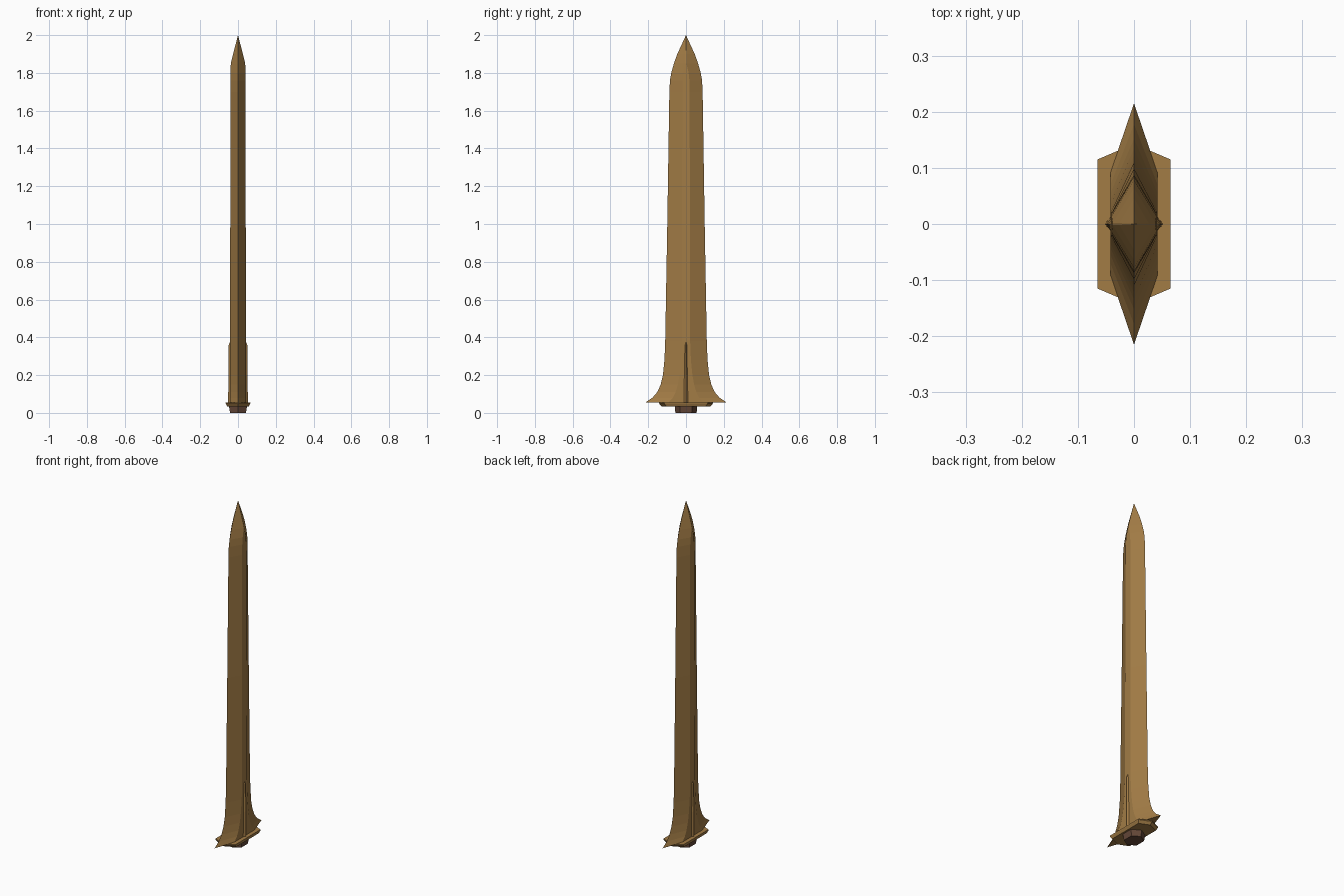
import bpy, bmesh

if "Cube" in bpy.data.objects:
    bpy.data.objects.remove(bpy.data.objects["Cube"])


def material(name, color):
    m = bpy.data.materials.new(name)
    m.diffuse_color = (*color, 1)
    m.use_nodes = True
    m.node_tree.nodes["Principled BSDF"].inputs["Base Color"].default_value = m.diffuse_color
    return m


bronze = material("bronze", (0.36, 0.20, 0.06))
brown = material("dark brown", (0.13, 0.065, 0.04))


def loft(name, rings, mat):
    """Skin equal-sized rings of points; a one-point last ring closes to a tip."""
    bm = bmesh.new()
    loops = [[bm.verts.new(p) for p in ring] for ring in rings]
    n = len(loops[0])
    for a, b in zip(loops, loops[1:]):
        for i in range(n):
            j = (i + 1) % n
            bm.faces.new((a[i], a[j], b[0]) if len(b) == 1 else (a[i], a[j], b[j], b[i]))
    bm.faces.new(loops[0][::-1])
    if len(loops[-1]) > 1:
        bm.faces.new(loops[-1])
    bmesh.ops.recalc_face_normals(bm, faces=bm.faces)
    me = bpy.data.meshes.new(name)
    bm.to_mesh(me)
    bm.free()
    me.materials.append(mat)
    ob = bpy.data.objects.new(name, me)
    bpy.context.collection.objects.link(ob)
    return ob


def hexagon(x, flat, y, z):
    """Six-sided section: points on the y axis, flats facing +x and -x."""
    return [(0, -y, z), (x, -flat, z), (x, flat, z), (0, y, z), (-x, flat, z), (-x, -flat, z)]


# Blade: (z, half thickness, flat half width, edge half width)
profile = [(0.055, .042, .092, .215), (0.08, .042, .070, .178), (0.11, .042, .055, .152),
           (0.15, .042, .043, .134), (0.20, .042, .034, .122), (0.28, .042, .026, .114),
           (0.38, .042, .022, .110), (1.00, .041, .021, .099), (1.70, .040, .019, .088),
           (1.76, .040, .018, .085), (1.80, .040, .014, .078), (1.85, .038, .002, .064),
           (1.90, .026, .0015, .046), (1.95, .013, .001, .023)]
loft("blade", [hexagon(t, f, w, z) for z, t, f, w in profile] + [[(0, 0, 2.0)]], bronze)

# Raised ribs at the root of each face
for side, label in ((1, "right"), (-1, "left")):
    loft(f"rib_{label}",
         [[(side * .03, -w, z), (side * x, 0, z), (side * .03, w, z)]
          for z, w, x in ((.055, .026, .052), (.20, .020, .051), (.36, .012, .049), (.375, .008, .043))],
         bronze)

# Guard plate, chamfered towards the bottom
loft("guard_plate", [hexagon(.058, .105, .130, .035), hexagon(.065, .115, .143, .050),
                     hexagon(.065, .115, .143, .056)], bronze)

# Dark stub beneath the guard
loft("tang_stub", [hexagon(.042, .030, .056, 0), hexagon(.048, .033, .060, .037)], brown)
